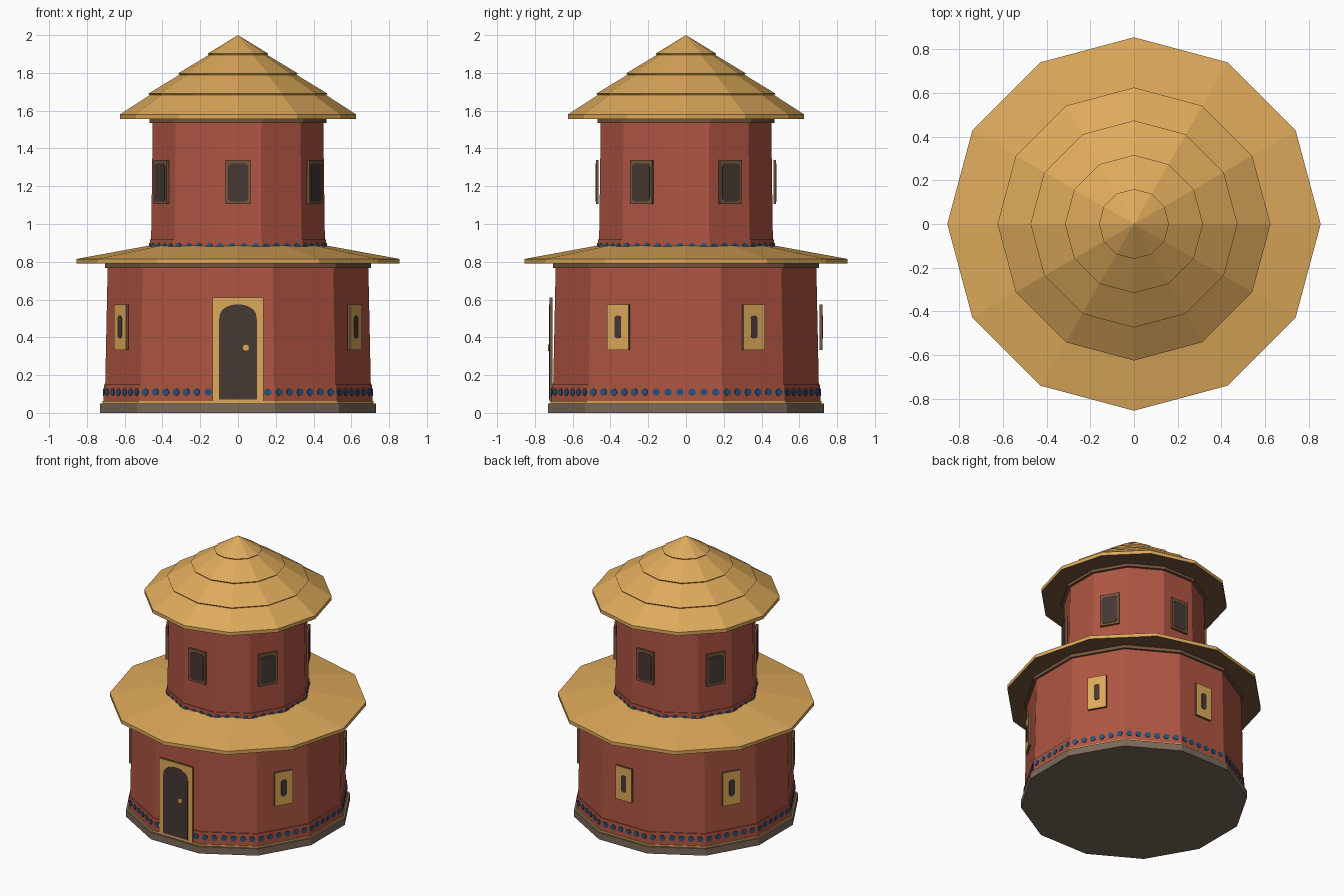
import bpy, bmesh, math
from mathutils import Vector

if "Cube" in bpy.data.objects:
    bpy.data.objects.remove(bpy.data.objects["Cube"])


def mat(name, r, g, b):
    lin = lambda c: (c / 255 / 12.92) if c < 11 else ((c / 255 + 0.055) / 1.055) ** 2.4
    m = bpy.data.materials.new(name)
    m.diffuse_color = (lin(r), lin(g), lin(b), 1)
    m.use_nodes = True
    m.node_tree.nodes["Principled BSDF"].inputs["Base Color"].default_value = m.diffuse_color
    return m


RED = mat("red_plaster", 175, 85, 66)
GOLD = mat("golden_thatch", 222, 170, 91)
BROWN = mat("brown_wood", 118, 86, 61)
DARK = mat("dark_opening", 70, 56, 51)
STONE = mat("grey_stone", 124, 106, 91)
BLUE = mat("blue_paint", 42, 82, 120)


def finish(name, bm, mats):
    me = bpy.data.meshes.new(name)
    bm.to_mesh(me)
    bm.free()
    for m in mats:
        me.materials.append(m)
    ob = bpy.data.objects.new(name, me)
    bpy.context.collection.objects.link(ob)
    return ob


def turned(name, profile, turn, mats):
    """Closed twelve-sided solid from (radius, z) points, bottom to top.
    With two materials the downward faces take the second one."""
    bm = bmesh.new()
    rings = []
    for r, z in profile:
        if r == 0:
            rings.append([bm.verts.new((0, 0, z))] * 12)
        else:
            rings.append([bm.verts.new((r * math.cos(math.radians(turn + 30 * i)),
                                        r * math.sin(math.radians(turn + 30 * i)), z))
                          for i in range(12)])
    for lo, hi in zip(rings, rings[1:]):
        for i in range(12):
            j = (i + 1) % 12
            if hi[0] is hi[1]:
                bm.faces.new((lo[i], lo[j], hi[0]))
            else:
                bm.faces.new((lo[i], lo[j], hi[j], hi[i]))
    bm.faces.new(rings[0][::-1])
    if rings[-1][0] is not rings[-1][1]:
        bm.faces.new(rings[-1])
    bm.normal_update()
    if len(mats) > 1:
        for f in bm.faces:
            f.material_index = int(f.normal.z < -0.9)
    return finish(name, bm, mats)


def add_plate(bm, outline, angle, near, far):
    """Extrude a (sideways, z) outline outward from the wall at an angle from the front."""
    a = math.radians(angle)
    out, side = Vector((math.sin(a), -math.cos(a), 0)), Vector((math.cos(a), math.sin(a), 0))
    back, front = [[bm.verts.new(out * d + side * u + Vector((0, 0, z))) for u, z in outline]
                   for d in (near, far)]
    bm.faces.new(back[::-1]).material_index = 1
    bm.faces.new(front)
    for i in range(len(outline)):
        j = (i + 1) % len(outline)
        bm.faces.new((back[i], back[j], front[j], front[i])).material_index = 1


def plate(name, outline, angle, near, far, face, edge=None):
    bm = bmesh.new()
    add_plate(bm, outline, angle, near, far)
    return finish(name, bm, [face, edge or face])


def rect(w, z0, z1):
    return [(-w, z0), (w, z0), (w, z1), (-w, z1)]


def rounded(w, z0, z1, c):
    """Rectangle with rounded corners of radius c."""
    pts = []
    for k, (u, z) in enumerate([(w - c, z0 + c), (w - c, z1 - c), (c - w, z1 - c), (c - w, z0 + c)]):
        for s in range(4):
            t = math.radians(-90 + 90 * k + 30 * s)
            pts.append((u + c * math.cos(t), z + c * math.sin(t)))
    return pts


def disc(u, z, r, n=8):
    return [(u + r * math.cos(2 * math.pi * i / n), z + r * math.sin(2 * math.pi * i / n))
            for i in range(n)]


# Base and lower storey
turned("stone_base", [(0.755, 0), (0.755, 0.05)], 15, [STONE])
turned("gold_base_line", [(0.742, 0.05), (0.742, 0.062)], 15, [GOLD])
turned("lower_wall", [(0.730, 0.05), (0.714, 0.79)], 15, [RED])
turned("lower_band", [(0.737, 0.062), (0.734, 0.15)], 15, [RED])
turned("lower_eave_trim", [(0.73, 0.767), (0.73, 0.79)], 15, [BROWN])

# Skirt roof with wooden soffit
turned("lower_roof", [(0.855, 0.79), (0.855, 0.815), (0.43, 0.893)], 0, [GOLD, BROWN])

# Upper storey
turned("upper_wall", [(0.477, 0.86), (0.467, 1.555)], 15, [RED])
turned("upper_band", [(0.484, 0.86), (0.482, 0.917)], 15, [RED])
turned("upper_eave_trim", [(0.486, 1.535), (0.486, 1.555)], 15, [BROWN])

# Layered thatch cone
turned("upper_roof", [(0.625, 1.555), (0.625, 1.58), (0.468, 1.682), (0.474, 1.69),
                      (0.31, 1.79), (0.316, 1.798), (0.155, 1.895), (0.16, 1.902),
                      (0, 2.0)], 0, [GOLD, BROWN])

# Painted dots around both bands
for name, count, z, near in (("lower_dots", 6, 0.11, 0.709), ("upper_dots", 4, 0.88, 0.464)):
    bm = bmesh.new()
    for face in range(12):
        for i in range(count):
            add_plate(bm, disc((i - (count - 1) / 2) * 0.063, z, 0.02), 30 * face, near, near + 0.006)
    finish(name, bm, [BLUE, BLUE])

# Door: frame, arched leaf and handle
plate("door_frame", rect(0.135, 0.06, 0.61), 0, 0.706, 0.722, GOLD, BROWN)
arch = [(-0.1, 0.07), (0.1, 0.07)] + [
    (0.1 * math.cos(math.pi * i / 10), 0.495 + 0.08 * math.sin(math.pi * i / 10) ** 0.8)
    for i in range(11)]
plate("door_leaf", arch, 0, 0.721, 0.725, DARK)
plate("door_handle", disc(0.042, 0.345, 0.017), 0, 0.724, 0.731, GOLD)

# Windows on every other wall face; the door takes the lower front one
for k in range(6):
    a = 60 * k
    if k:
        plate(f"lower_window_frame_{k}", rect(0.065, 0.332, 0.575), a, 0.706, 0.722, GOLD, BROWN)
        plate(f"lower_window_slit_{k}", rounded(0.02, 0.395, 0.515, 0.015), a, 0.721, 0.725, DARK)
    plate(f"upper_window_frame_{k}", rect(0.067, 1.105, 1.34), a, 0.462, 0.477, BROWN)
    plate(f"upper_window_pane_{k}", rounded(0.054, 1.12, 1.32, 0.02), a, 0.476, 0.480, DARK)
